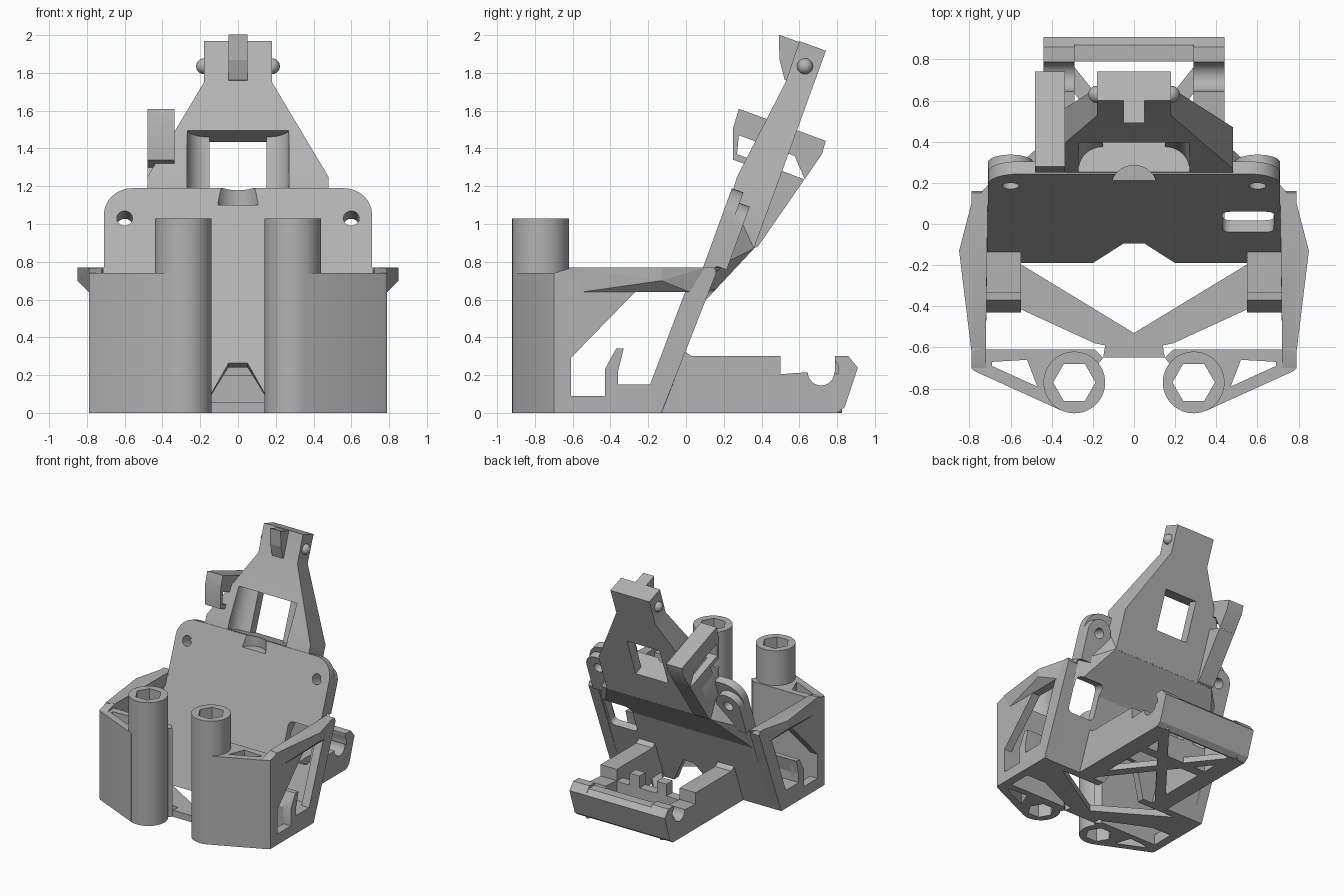
import bpy, bmesh, math
from mathutils import Matrix, Vector

cube = bpy.data.objects.get("Cube")
if cube:
    bpy.data.objects.remove(cube, do_unlink=True)

grey = bpy.data.materials.new("matte_grey")
grey.use_nodes = True
grey.diffuse_color = (0.45, 0.45, 0.45, 1)
grey.node_tree.nodes["Principled BSDF"].inputs["Base Color"].default_value = grey.diffuse_color

# Leaning frame: local x across, y depth behind the plate face, z up the slope
LEAN = Matrix.Translation((0, -0.19, 0)) @ Matrix.Rotation(math.radians(-20), 4, 'X')


def finish(name, bm, lean=False, smooth=False):
    if lean:
        bm.transform(LEAN)
    bmesh.ops.recalc_face_normals(bm, faces=bm.faces)
    mesh = bpy.data.meshes.new(name)
    bm.to_mesh(mesh)
    bm.free()
    mesh.materials.append(grey)
    ob = bpy.data.objects.new(name, mesh)
    bpy.context.collection.objects.link(ob)
    if smooth:
        soften(ob)
    return ob


def activate(ob):
    bpy.ops.object.select_all(action='DESELECT')
    ob.select_set(True)
    bpy.context.view_layer.objects.active = ob


def soften(ob):
    activate(ob)
    bpy.ops.object.shade_smooth_by_angle(angle=math.radians(32))


def prism(name, pts, axis, a, b, lean=False, smooth=False):
    """Extrude a closed profile along an axis from a to b."""
    place = {'x': lambda p, t: (t, p[0], p[1]),
             'y': lambda p, t: (p[0], t, p[1]),
             'z': lambda p, t: (p[0], p[1], t)}[axis]
    bm = bmesh.new()
    low = [bm.verts.new(place(p, a)) for p in pts]
    high = [bm.verts.new(place(p, b)) for p in pts]
    bm.faces.new(low)
    bm.faces.new(high)
    for i in range(len(pts)):
        j = (i + 1) % len(pts)
        bm.faces.new((low[i], low[j], high[j], high[i]))
    return finish(name, bm, lean, smooth)


def hull(name, pts):
    bm = bmesh.new()
    for p in pts:
        bm.verts.new(p)
    bmesh.ops.convex_hull(bm, input=bm.verts)
    return finish(name, bm)


def arc(cx, cy, r, start=0, end=360, n=32):
    full = end - start == 360
    steps = n if full else n + 1
    return [(cx + r * math.cos(math.radians(start + (end - start) * i / n)),
             cy + r * math.sin(math.radians(start + (end - start) * i / n))) for i in range(steps)]


def rect(x0, y0, x1, y1):
    return [(x0, y0), (x1, y0), (x1, y1), (x0, y1)]


def cut(ob, *cutters):
    activate(ob)
    for c in cutters:
        mod = ob.modifiers.new("cut", 'BOOLEAN')
        mod.operation, mod.solver, mod.object = 'DIFFERENCE', 'EXACT', c
        bpy.ops.object.modifier_apply(modifier=mod.name)
    for c in cutters:
        bpy.data.objects.remove(c, do_unlink=True)
    soften(ob)


def notch():
    return prism("cutter", arc(0, 0.17, 0.115), 'z', 1.1, 1.4)


def window():
    pts = (arc(.64, .69, .04, 0, 90, 6) + arc(.47, .69, .04, 90, 180, 6)
           + arc(.47, .48, .04, 180, 270, 6) + arc(.64, .48, .04, 270, 360, 7)[:7])
    return prism("cutter", pts, 'y', -.1, .2, True)


def screw(s):
    return prism("cutter", arc(s * .6, 1.096, .042, n=20), 'y', -.1, .3, True)


# Leaning back plate with rounded shoulders and a notched foot
half = [(.05, .28), (.2, 0), (.77, 0), (.77, .79), (.71, .81)] + arc(.56, 1.116, .15, 0, 90, 8)
plate = prism("back_plate", half + [(-x, z) for x, z in reversed(half)], 'y', 0, .065, True)
for v in plate.data.vertices:
    v.co.z = max(v.co.z, 0)
cut(plate, notch(), window(), screw(1), screw(-1))

# Gusset under the tower
gusset = hull("tower_gusset", [(s * x, y, z) for s in (1, -1) for x, y, z in (
    (.48, .36, .87), (.48, .3, 1.0), (.48, .2, 1.0), (.70, .07, .56),
    (.70, .05, .56), (.70, .11, .77), (.70, .16, .77))])
cut(gusset, window(), screw(1), screw(-1))

# Tower lofted from rectangular sections: half width, front depth, height on slope
bm = bmesh.new()
rings = []
for w, d, h in ((.48, .02, 1.0), (.48, .005, 1.33), (.18, .075, 1.89), (.18, .07, 2.12)):
    rings.append([bm.verts.new(p) for p in ((-w, d, h), (w, d, h), (w, .219, h), (-w, .219, h))])
bm.faces.new(rings[0])
bm.faces.new(rings[-1])
for lo, hi in zip(rings, rings[1:]):
    for i in range(4):
        j = (i + 1) % 4
        bm.faces.new((lo[i], lo[j], hi[j], hi[i]))
tower = finish("tower", bm, True)
pocket = [(-.15, .4), (-.15, .14)] + arc(-.15, .02, .12, 90, 180, 10) + [(-.27, -.2), (.27, -.2)] \
    + arc(.15, .02, .12, 0, 90, 10) + [(.15, .14), (.15, .4)]
cut(tower, prism("cutter", pocket, 'z', 1.27, 1.605, True), notch())

# Clip on the tower tip and side bumps
prism("tower_clip", [(-.045, 2.115), (.08, 2.115), (.08, 1.9), (.066, 1.9), (.005, 1.99)],
      'x', -.05, .05, True)
for s in (1, -1):
    bm = bmesh.new()
    bmesh.ops.create_uvsphere(bm, u_segments=20, v_segments=12, radius=.042,
                              matrix=Matrix.Translation((s * .18, .63, 1.835)))
    finish("tower_bump", bm, smooth=True)

# Side guide frame beside the tower
guide = prism("side_guide", [(.28, 1.61), (.74, 1.44), (.72, 1.37), (.38, .88), (.18, .8),
                             (.3, 1.18), (.36, 1.3), (.25, 1.34), (.25, 1.51)], 'x', -.48, -.335)
cut(guide, prism("cutter", [(.28, 1.47), (.575, 1.36), (.63, 1.235), (.27, 1.37)], 'x', -.6, -.2))

for s in (1, -1):
    # Screw boss behind each shoulder
    boss = prism("screw_boss", arc(s * .6, 1.096, .11, 0, 180, 16)
                 + [(s * .6 - .11, .85), (s * .6 + .11, .85)], 'y', .05, .122, True)
    cut(boss, screw(s))

    # Hexagonal socket tube
    tube = prism("socket_tube", arc(s * .29, -.77, .15, n=48), 'z', 0, 1.03)
    cut(tube, prism("cutter", arc(s * .29, -.77, .103, n=6), 'z', -.1, 1.2))

    # Wedge shaped front body with a hollow shaft
    body = prism("front_body", [(s * x, y) for x, y in (
        (.15, -.65), (.19, -.61), (.79, -.61), (.79, -.70), (.775, -.715), (.352, -.907))], 'z', 0, .74)
    cut(body, prism("cutter", [(s * x, y) for x, y in ((.47, -.79), (.52, -.66), (.69, -.67), (.69, -.69))],
                    'z', -.1, 1),
        prism("cutter", arc(s * .29, -.77, .14), 'z', -.1, 1))

    # Side wall with a large opening
    wall = prism("side_wall", [(-.7, 0), (-.18, 0), (.1, .77), (-.6, .77), (-.7, .74)],
                 'x', s * .72, s * .79)
    cut(wall, prism("cutter", [(-.62, .09), (-.43, .09), (-.43, .23), (-.37, .34), (-.33, .34),
                               (-.36, .22), (-.36, .15), (-.19, .15), (-.005, .64), (-.27, .64),
                               (-.62, .28)], 'x', s * .6, s * .9))

    # Hooked ledge inside the wall
    prism("hook_ledge", [(-.42, 0), (-.43, .23), (-.37, .34), (-.33, .34), (-.36, .22),
                         (-.36, .15), (-.13, .15), (-.19, 0)], 'x', s * .55, s * .77)

    # Thick edge of the plate and flared rim on top of the wall
    prism("plate_edge", [(-.19, 0), (-.13, 0), (.16, .74), (.15, .77), (.09, .77)],
          'x', s * .70, s * .79)
    hull("wall_rim", [(s * x, y, z) for x, y, z in (
        (.79, -.62, .77), (.85, -.13, .77), (.79, .1, .77), (.71, .19, .77), (.72, -.6, .77),
        (.85, -.13, .7), (.79, -.55, .64), (.79, .02, .64), (.72, -.5, .64), (.71, .08, .68))])

    # Floor brace running from the ledge to the centre
    prism("floor_brace", [(s * x, y) for x, y in (
        (0, -.53), (.56, -.19), (.56, -.41), (.19, -.58), (.14, -.59), (.15, -.65), (0, -.65))],
        'z', 0, .055)

    # Rear tray arm with a rod groove
    groove = arc(.715, .215, .07, 360, 180, 12)
    prism("tray_arm", [(-.15, 0), (.8, 0), (.84, .03), (.91, .24), (.86, .3), (.79, .3), (.79, .275),
                       (.805, .25), (.805, .205)] + groove + [(.5, .205), (.5, .3), (.03, .3), (-.04, .35)],
          'x', s * .29, s * .44, smooth=True)
    prism("tray_post", rect(.42, 0, .5, .3), 'x', s * .08, s * .17)

    # Diagonal tray brace
    a, b = Vector((s * .37, .8)), Vector((-s * .37, -.13))
    side = (b - a).normalized().orthogonal() * .04
    prism("tray_brace", [a + side, b + side, b - side, a - side], 'z', 0, .05)

# Cross members of the tray
prism("tray_back_bar", [(.79, 0), (.8, 0), (.84, .03), (.91, .24), (.87, .28), (.79, .28)], 'x', -.3, .3)
prism("tray_cross_bar", rect(.42, 0, .5, .2), 'x', -.3, .3)
